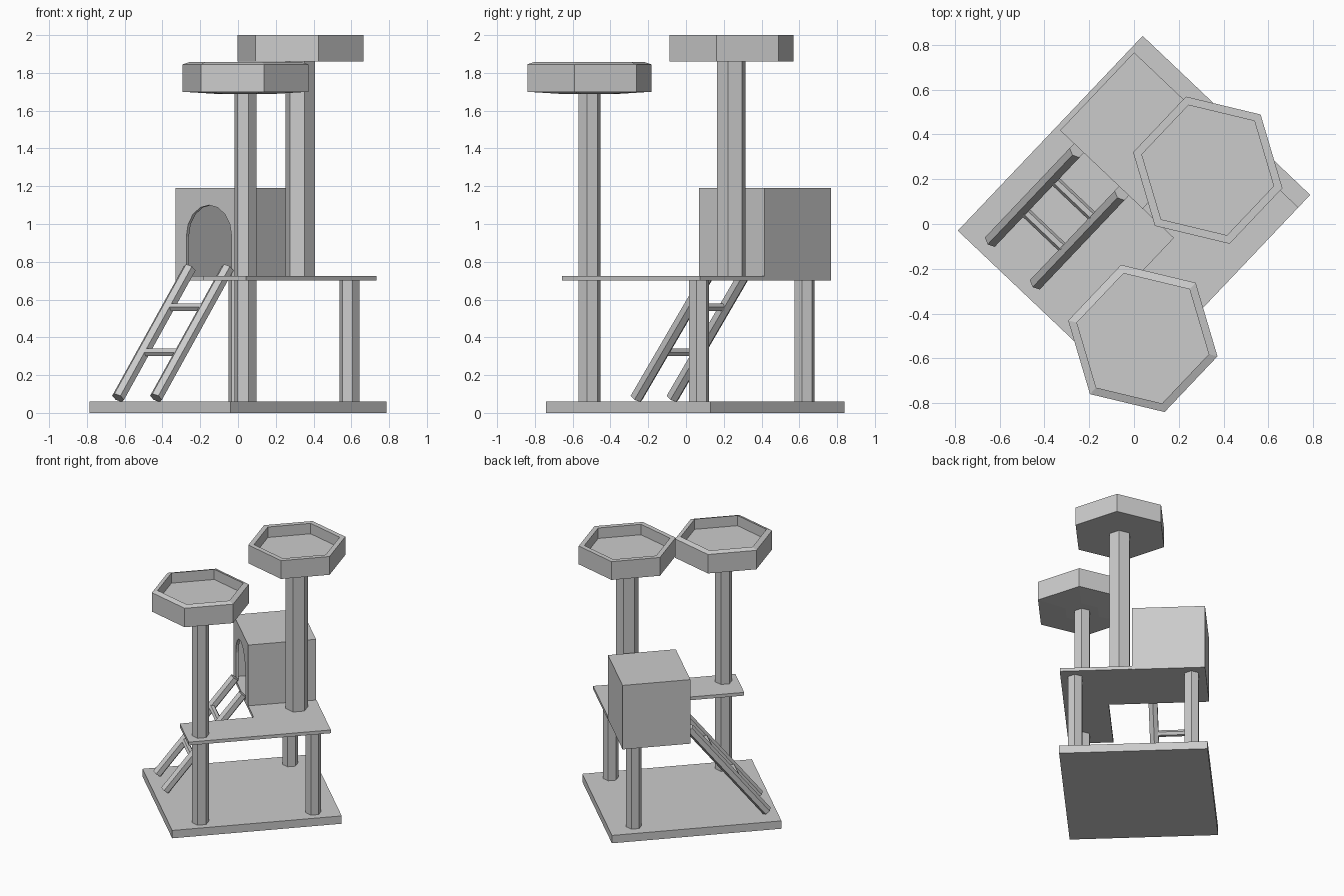
import bpy, bmesh
from math import sin, cos, pi, radians, atan2, hypot
from mathutils import Matrix

if "Cube" in bpy.data.objects:
    bpy.data.objects.remove(bpy.data.objects["Cube"])

# Whole tree is laid out square in a local frame, then turned
FRAME = Matrix.Translation((0, 0.05, 0)) @ Matrix.Rotation(radians(46.5), 4, 'Z')


def loft(name, rings, place=Matrix()):
    """Join equal-length rings of points with quads and cap both ends."""
    bm = bmesh.new()
    loops = [[bm.verts.new(p) for p in ring] for ring in rings]
    n = len(loops[0])
    for lo, hi in zip(loops, loops[1:]):
        for i in range(n):
            j = (i + 1) % n
            bm.faces.new((lo[i], lo[j], hi[j], hi[i]))
    bm.faces.new(loops[0][::-1])
    bm.faces.new(loops[-1])
    bmesh.ops.recalc_face_normals(bm, faces=bm.faces)
    mesh = bpy.data.meshes.new(name)
    bm.to_mesh(mesh)
    bm.free()
    obj = bpy.data.objects.new(name, mesh)
    bpy.context.collection.objects.link(obj)
    obj.matrix_world = FRAME @ place
    return obj


def prism(name, outline, z0, z1, place=Matrix()):
    return loft(name, [[(x, y, z) for x, y in outline] for z in (z0, z1)], place)


def slab(name, x0, x1, y0, y1, z0, z1):
    return prism(name, [(x0, y0), (x1, y0), (x1, y1), (x0, y1)], z0, z1)


def hexagon(name, profile, place):
    """Six-sided turned shape from (radius, height) pairs."""
    return loft(name, [[(r * cos(i * pi / 3), r * sin(i * pi / 3), z)
                        for i in range(6)] for r, z in profile], place)


def at(x, y, z=0):
    return Matrix.Translation((x, y, z))


# Base board and L-shaped deck
slab("base", -0.6, 0.6, -0.516, 0.516, 0, 0.06)
prism("deck", [(-0.483, -0.516), (0.523, -0.516), (0.523, -0.015),
               (0.04, -0.015), (0.04, -0.205), (-0.483, -0.205)], 0.70, 0.725)

# Hollow house with an arched doorway
house = slab("house", 0.04, 0.52, -0.015, 0.493, 0.70, 1.19)
cavity = slab("house_cavity_cutter", 0.06, 0.50, 0.005, 0.473, 0.725, 1.17)
r, mid, spring = 0.165, 0.25, 0.935
arch = [(mid - r, 0.725), (mid + r, 0.725)]
arch += [(mid + r * cos(i * pi / 8), spring + r * sin(i * pi / 8)) for i in range(9)]
stand = Matrix(((0, 0, 1, 0), (1, 0, 0, 0), (0, 1, 0, 0), (0, 0, 0, 1)))
door = prism("doorway_cutter", arch, -0.1, 0.2, stand)
for cutter in (cavity, door):
    cutter.hide_render = True
    mod = house.modifiers.new("cut", 'BOOLEAN')
    mod.operation = 'DIFFERENCE'
    mod.solver = 'EXACT'
    mod.object = cutter
bpy.context.view_layer.update()
cut_mesh = bpy.data.meshes.new_from_object(
    house.evaluated_get(bpy.context.evaluated_depsgraph_get()))
house.modifiers.clear()
house.data = cut_mesh
for cutter in (cavity, door):
    bpy.data.objects.remove(cutter)

# Posts
for name, x, y, rad, z0, z1 in (
        ("tall_front_post", -0.38, -0.415, 0.06, 0.06, 1.70),
        ("right_post", 0.42, -0.415, 0.055, 0.06, 0.70),
        ("back_post", 0.42, 0.395, 0.055, 0.06, 0.70),
        ("upper_post", 0.365, -0.108, 0.079, 0.725, 1.86)):
    hexagon(name, [(rad, z0), (rad, z1)], at(x, y))

# Tray beds: the lower one has a sloped rim and a shallow pointed underside
hexagon("upper_bed", [(0.343, 1.86), (0.343, 2.0), (0.303, 2.0), (0.303, 1.92)],
        at(0.365, -0.108))
hexagon("lower_bed", [(0.13, 1.687), (0.343, 1.70), (0.343, 1.845),
                      (0.303, 1.858), (0.303, 1.78)], at(-0.38, -0.415))

# Ladder
x0, z0, x1, z1 = -0.525, 0.08, 0.025, 0.765
length, lean = hypot(x1 - x0, z1 - z0), atan2(x1 - x0, z1 - z0)
for side, y in (("left", 0.377), ("right", 0.10)):
    hexagon("ladder_rail_" + side, [(0.035, 0), (0.035, length)],
            at(x0, y, z0) @ Matrix.Rotation(lean, 4, 'Y'))
for i, z in enumerate((0.32, 0.56)):
    x = x0 + (x1 - x0) * (z - z0) / (z1 - z0)
    hexagon(f"ladder_rung_{i + 1}", [(0.023, 0), (0.023, 0.277)],
            at(x, 0.10, z) @ Matrix.Rotation(-pi / 2, 4, 'X'))
